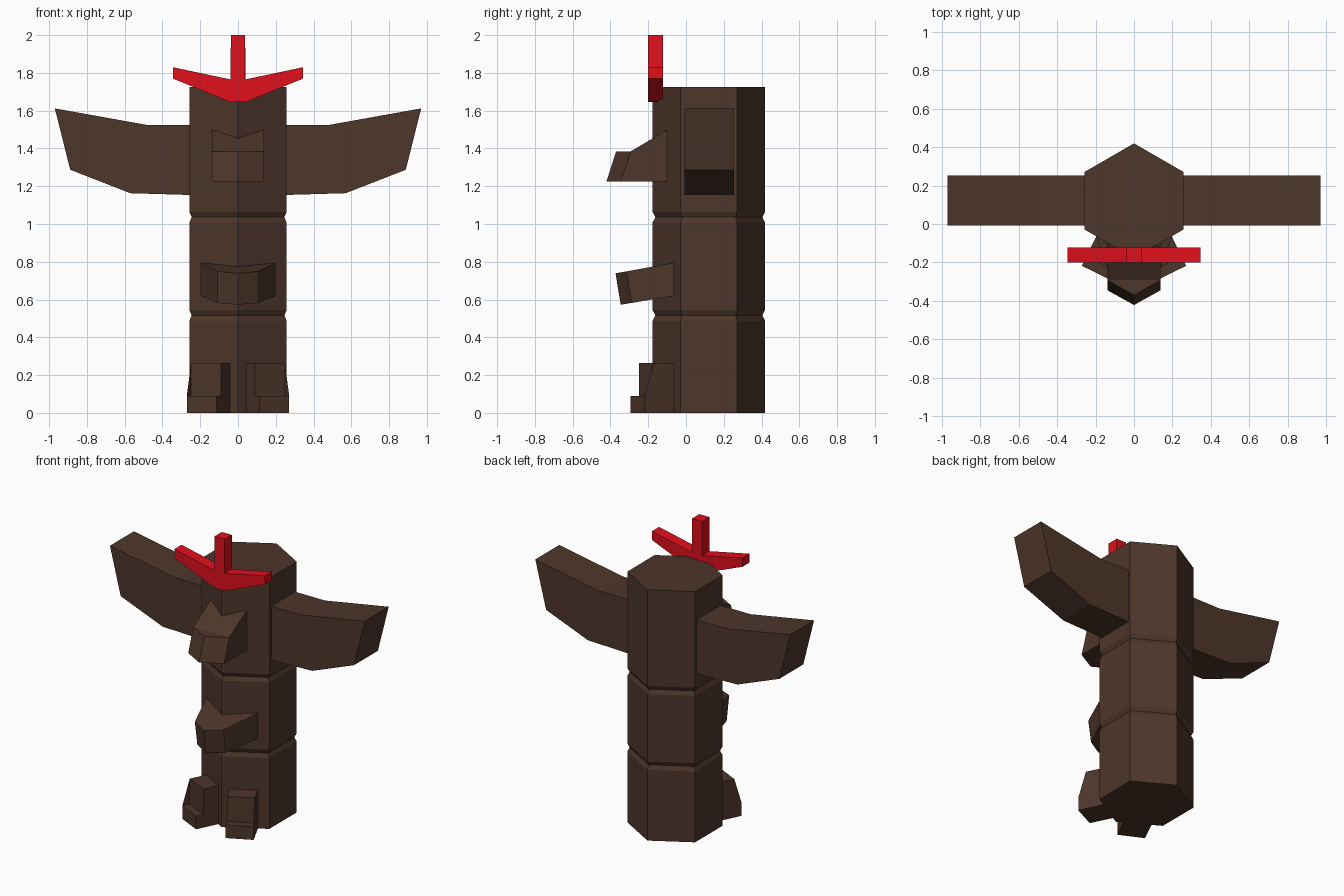
import bpy, bmesh, math

if "Cube" in bpy.data.objects:
    bpy.data.objects.remove(bpy.data.objects["Cube"])


def material(name, color):
    m = bpy.data.materials.new(name)
    m.diffuse_color = (*color, 1)
    m.use_nodes = True
    m.node_tree.nodes["Principled BSDF"].inputs["Base Color"].default_value = m.diffuse_color
    return m


wood = material("dark_wood", (0.075, 0.037, 0.024))
red = material("red_paint", (0.75, 0.005, 0.012))


def loft(name, rings, mat):
    """Skin a stack of equal-length point rings and cap both ends."""
    bm = bmesh.new()
    vs = [[bm.verts.new(p) for p in ring] for ring in rings]
    n = len(vs[0])
    for a, b in zip(vs, vs[1:]):
        for i in range(n):
            j = (i + 1) % n
            bm.faces.new((a[i], a[j], b[j], b[i]))
    caps = [bm.faces.new(vs[0][::-1]), bm.faces.new(vs[-1])]
    bmesh.ops.triangulate(bm, faces=caps)
    bmesh.ops.recalc_face_normals(bm, faces=bm.faces)
    me = bpy.data.meshes.new(name)
    bm.to_mesh(me)
    bm.free()
    me.materials.append(mat)
    ob = bpy.data.objects.new(name, me)
    bpy.context.collection.objects.link(ob)
    return ob


def mirror_x(ob):
    ob.modifiers.new("mirror", 'MIRROR').use_clip = False


def both_sides(half):
    """Complete a half outline that starts on the centre line and ends off it."""
    return half + [(-x, y, z) for x, y, z in half[:0:-1]]


def slab(name, profile, y0, y1, mat):
    return loft(name, [[(x, y, z) for x, z in profile] for y in (y0, y1)], mat)


# Hexagonal pole with two carved V grooves
levels = [(0, .298), (.487, .298), (.516, .283), (.545, .298),
          (1.008, .298), (1.036, .283), (1.064, .298), (1.725, .298)]
loft("pole", [[(r * math.sin(k * math.pi / 3), .121 - r * math.cos(k * math.pi / 3), z)
               for k in range(6)] for z, r in levels], wood)

# Wings
wing = [(.23, 1.525), (.485, 1.525), (.97, 1.612), (.888, 1.287), (.57, 1.163), (.23, 1.153)]
mirror_x(slab("wings", wing, -.007, .253, wood))

# Red crest: a central spike with two raised arms
crest = [(.038, 2), (.038, 1.765), (.345, 1.83), (.345, 1.77), (.04, 1.645)]
slab("crest", crest + [(-x, z) for x, z in crest[::-1]], -.2, -.122, red)

# Upper beak, sloping down to a pointed front
loft("upper_beak", [
    both_sides([(0, -.421, 1.225), (.137, -.345, 1.225), (.137, -.1, 1.225)]),
    both_sides([(0, -.37, 1.385), (.137, -.292, 1.385), (.137, -.1, 1.498)])], wood)

# Middle snout, tilted slightly downward
loft("middle_snout", [
    both_sides([(0, -.346, .573), (.108, -.288, .582), (.197, -.063, .62)]),
    both_sides([(0, -.373, .739), (.108, -.315, .749), (.197, -.063, .795)])], wood)

# Legs with stepped feet, turned outward
turn = math.radians(26)
s, c = math.sin(turn), math.cos(turn)
step = [(-.118, 0), (.052, 0), (.052, .09), (0, .09), (0, .265), (-.118, .265)]
mirror_x(loft("legs", [[(.09 + w * c + d * s, -.248 + w * s - d * c, z) for d, z in step]
                       for w in (0, .176)], wood))
